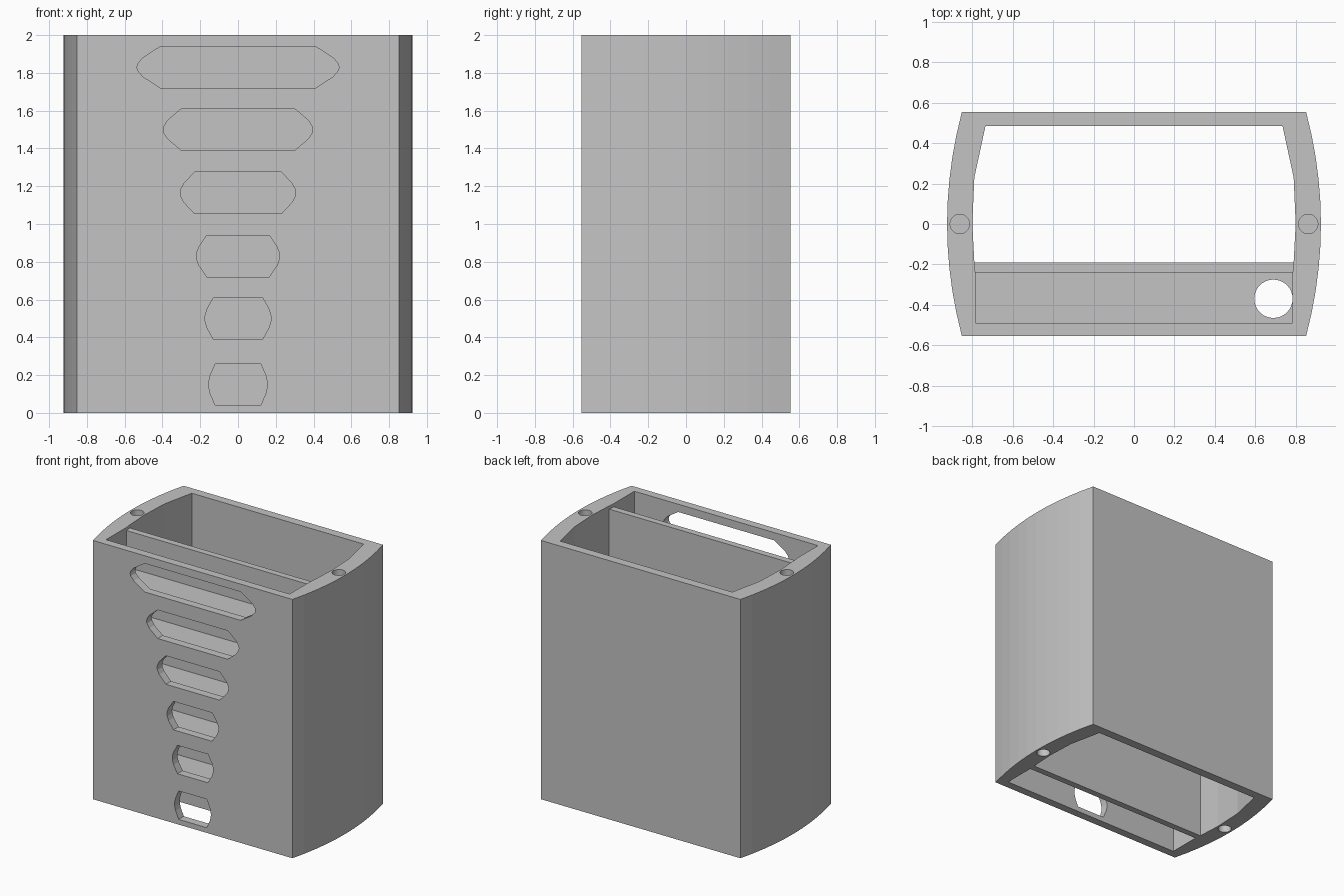
import bpy, bmesh, math
from mathutils import Vector

cube = bpy.data.objects.get("Cube")
if cube:
    bpy.data.objects.remove(cube, do_unlink=True)

grey = bpy.data.materials.new("light grey plastic")
grey.use_nodes = True
COLOUR = (0.55, 0.55, 0.55, 1)
grey.diffuse_color = COLOUR
grey.node_tree.nodes["Principled BSDF"].inputs["Base Color"].default_value = COLOUR


def prism(name, outline, low, high, upright=True):
    """Extrude a 2D outline along z (upright) or along y."""
    bm = bmesh.new()
    place = (lambda a, b: (a, b, low)) if upright else (lambda a, b: (a, low, b))
    face = bm.faces.new([bm.verts.new(place(a, b)) for a, b in outline])
    step = Vector((0, 0, high - low)) if upright else Vector((0, high - low, 0))
    out = bmesh.ops.extrude_face_region(bm, geom=[face])
    bmesh.ops.translate(bm, vec=step, verts=[v for v in out["geom"] if isinstance(v, bmesh.types.BMVert)])
    bmesh.ops.recalc_face_normals(bm, faces=bm.faces)
    mesh = bpy.data.meshes.new(name)
    bm.to_mesh(mesh)
    bm.free()
    mesh.materials.append(grey)
    obj = bpy.data.objects.new(name, mesh)
    bpy.context.collection.objects.link(obj)
    return obj


def box(name, half_width, y0, y1, z0, z1):
    w = half_width
    return prism(name, [(-w, y0), (w, y0), (w, y1), (-w, y1)], z0, z1)


def circle(x, y, r, n=32):
    return [(x + r * math.cos(math.tau * i / n), y + r * math.sin(math.tau * i / n)) for i in range(n)]


def mirrored(half):
    """Complete a right-hand outline with its mirror image."""
    return half + [(-x, y) for x, y in reversed(half)]


def cut(target, cutter):
    """Subtract the cutter, bake the result and delete the cutter."""
    cutter.hide_render = True
    mod = target.modifiers.new("cut", "BOOLEAN")
    mod.operation = "DIFFERENCE"
    mod.solver = "EXACT"
    mod.object = cutter
    bpy.context.view_layer.update()
    graph = bpy.context.evaluated_depsgraph_get()
    mesh = bpy.data.meshes.new_from_object(target.evaluated_get(graph))
    target.modifiers.clear()
    target.data = mesh
    bpy.data.objects.remove(cutter, do_unlink=True)


HEIGHT, DEPTH = 2.0, 0.553

# Shell with bowed sides
SEGMENTS = 10
side = []
for i in range(SEGMENTS + 1):
    t = 2 * i / SEGMENTS - 1
    side.append((0.925 - 0.073 * t * t, DEPTH * t))
shell = prism("shell", mirrored(side), 0, HEIGHT)

# Open core: straight front channel, bowed rear bay
core = [(0.785, -0.49), (0.785, -0.24), (0.79, -0.19), (0.8, 0), (0.79, 0.23), (0.735, 0.485)]
cut(shell, prism("core_cutter", mirrored(core), -0.1, HEIGHT + 0.1))

# Front slots, widening towards the top: (half flat edge, half full width, centre height)
slots = [(0.12, 0.155, 0.15), (0.13, 0.175, 0.5), (0.165, 0.22, 0.83),
         (0.23, 0.305, 1.165), (0.30, 0.395, 1.5), (0.41, 0.535, 1.83)]
for flat, full, z in slots:
    h, tip = 0.11, full - flat
    end = [(flat + tip * a, z + h * b) for a, b in
           ((0, -1), (0.75, -0.45), (0.96, -0.17), (1, 0), (0.96, 0.17), (0.75, 0.45), (0, 1))]
    cut(shell, prism("slot_cutter", mirrored(end), -0.6, -0.45, upright=False))

# Blind screw holes in both rims
for x in (-0.862, 0.862):
    cut(shell, prism("screw_cutter", circle(x, 0, 0.048), HEIGHT - 0.2, HEIGHT + 0.1))
    cut(shell, prism("screw_cutter", circle(x, 0, 0.048), -0.1, 0.2))

# Divider between front channel and rear bay
box("divider", 0.795, -0.24, -0.19, 0, HEIGHT - 0.025)

# Shelves between the slots, each with a cable hole
for i in range(1, 6):
    z = HEIGHT * i / 6
    shelf = box(f"shelf_{i}", 0.79, -0.495, -0.235, z - 0.027, z + 0.027)
    cut(shelf, prism("cable_cutter", circle(0.69, -0.37, 0.095), z - 0.1, z + 0.1))
